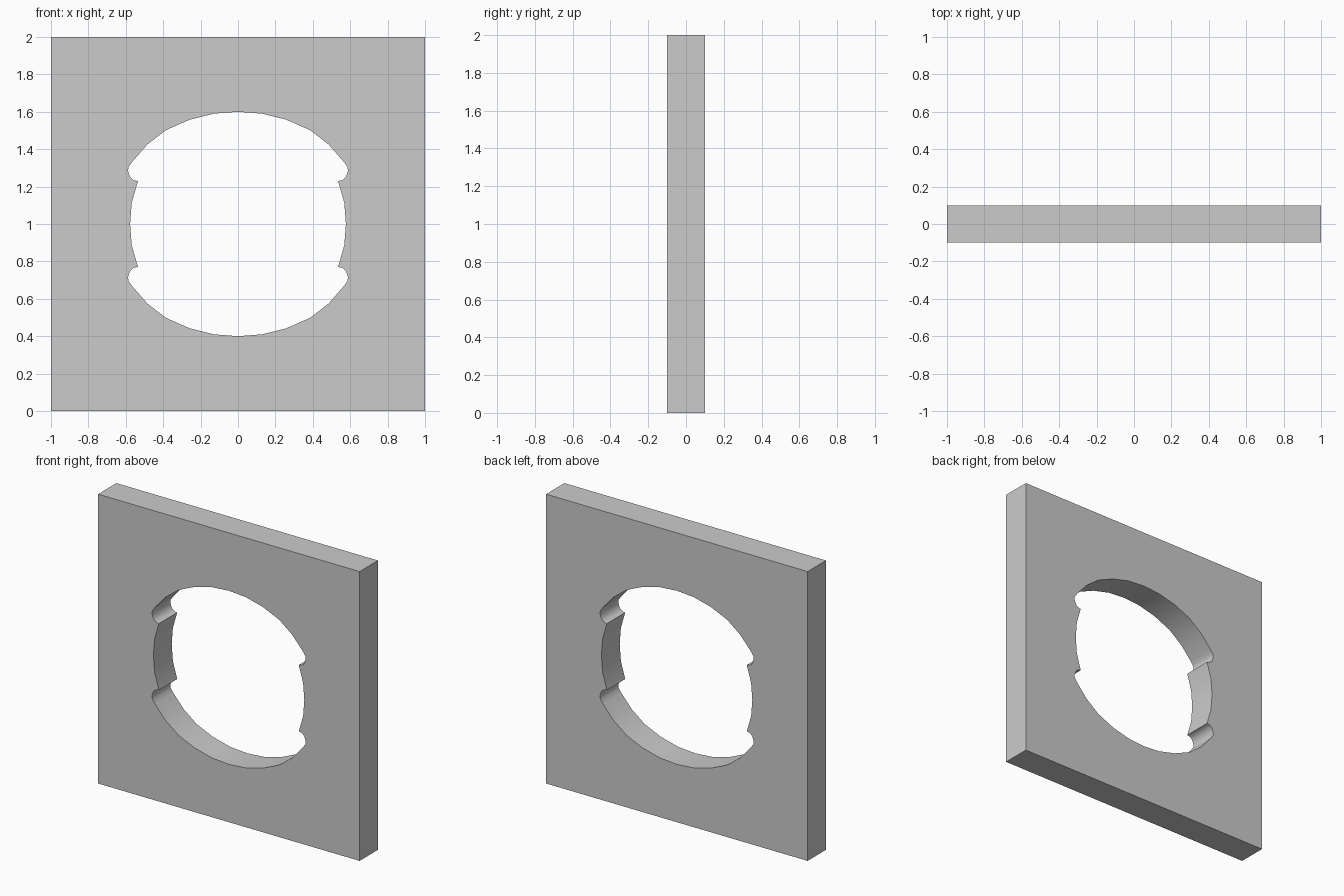
import bpy, bmesh

if "Cube" in bpy.data.objects:
    bpy.data.objects.remove(bpy.data.objects["Cube"])

# Upper right quarter of the opening, relative to its centre at z = 1
quarter = [(0, 0.6), (0.13, 0.59), (0.26, 0.557), (0.385, 0.502), (0.485, 0.425),
           (0.565, 0.333), (0.585, 0.305), (0.588, 0.285), (0.577, 0.252),
           (0.558, 0.234), (0.535, 0.23), (0.568, 0.115), (0.577, 0)]
half = quarter + [(x, -z) for x, z in quarter[-2::-1]]
opening = half + [(-x, z) for x, z in half[-2:0:-1]]
outline = [(-1, -1), (1, -1), (1, 1), (-1, 1)]

# Front face with the opening cut out
bm = bmesh.new()
edges = []
for loop in (outline, opening):
    vs = [bm.verts.new((x, -0.1, z + 1)) for x, z in loop]
    edges += [bm.edges.new((vs[i - 1], vs[i])) for i in range(len(vs))]
bmesh.ops.triangle_fill(bm, edges=edges, use_beauty=True, normal=(0, -1, 0))

# Thickness
ext = bmesh.ops.extrude_face_region(bm, geom=bm.faces[:], use_keep_orig=True)
moved = [g for g in ext["geom"] if isinstance(g, bmesh.types.BMVert)]
bmesh.ops.translate(bm, verts=moved, vec=(0, 0.2, 0))
bmesh.ops.recalc_face_normals(bm, faces=bm.faces[:])

mesh = bpy.data.meshes.new("wall_panel")
bm.to_mesh(mesh)
bm.free()
panel = bpy.data.objects.new("wall_panel", mesh)
bpy.context.collection.objects.link(panel)
bpy.context.view_layer.objects.active = panel
panel.select_set(True)
bpy.ops.object.shade_smooth_by_angle(angle=0.6)
